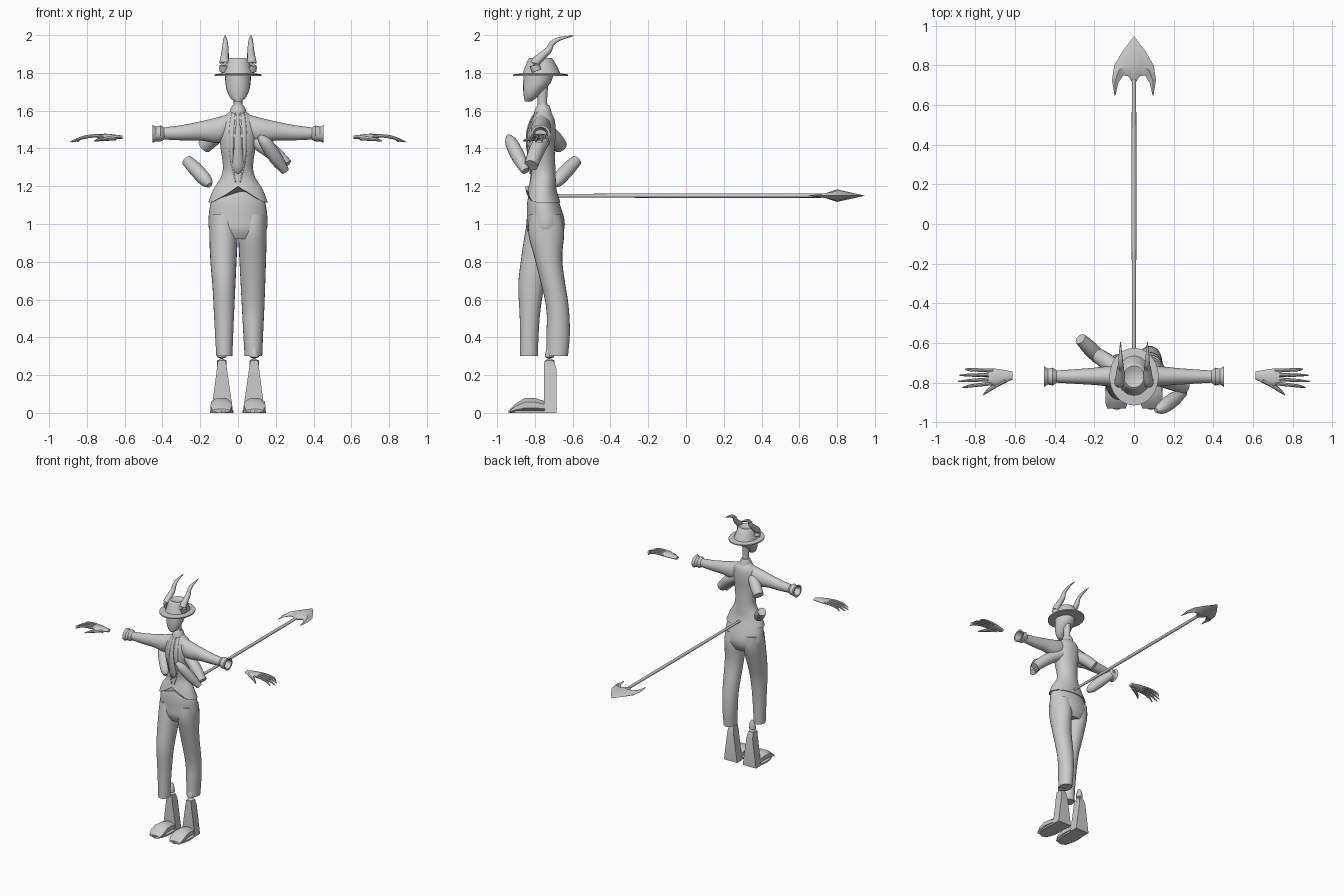
import bpy, bmesh, math
from mathutils import Vector

cube = bpy.data.objects.get("Cube")
if cube:
    bpy.data.objects.remove(cube)

grey = bpy.data.materials.new("plain_grey")
grey.use_nodes = True
grey.diffuse_color = (0.6, 0.6, 0.6, 1)
grey.node_tree.nodes["Principled BSDF"].inputs["Base Color"].default_value = grey.diffuse_color


def finish(name, bm, mirror=False, angle=40):
    bmesh.ops.recalc_face_normals(bm, faces=bm.faces)
    mesh = bpy.data.meshes.new(name)
    bm.to_mesh(mesh)
    bm.free()
    mesh.materials.append(grey)
    obj = bpy.data.objects.new(name, mesh)
    bpy.context.collection.objects.link(obj)
    if mirror:
        obj.modifiers.new("mirror", 'MIRROR').use_clip = True
    bpy.ops.object.select_all(action='DESELECT')
    obj.select_set(True)
    bpy.context.view_layer.objects.active = obj
    bpy.ops.object.shade_smooth_by_angle(angle=math.radians(angle))
    return obj


def resample(rows, steps):
    """Smooth curve through rows of parameters."""
    if steps < 2:
        return rows
    out = []
    last = len(rows) - 1
    for i in range(last):
        p, q, r, s = (rows[max(i - 1, 0)], rows[i], rows[i + 1], rows[min(i + 2, last)])
        for k in range(steps):
            t = k / steps
            out.append(tuple(b + t * ((c - a) / 2 + t * (a - 2.5 * b + 2 * c - d / 2
                             + t * (1.5 * (b - c) + (d - a) / 2)))
                             for a, b, c, d in zip(p, q, r, s)))
    return out + [rows[-1]]


def skin(bm, rings):
    loops = [[bm.verts.new(co) for co in ring] for ring in rings]
    count = len(loops[0])
    for low, high in zip(loops, loops[1:]):
        for i in range(count):
            j = (i + 1) % count
            bm.faces.new((low[i], low[j], high[j], high[i]))
    bm.faces.new(loops[0][::-1])
    bm.faces.new(loops[-1])


def loft(name, axis, rows, sides=24, steps=4, mirror=False, reshape=None, turn=0, angle=40):
    """Rows: place on axis, then low and high limits on the other two axes."""
    rings = []
    for place, a, b, c, d in resample(rows, steps):
        ring = []
        for i in range(sides):
            w = math.tau * (i + turn) / sides
            fit = math.cos(math.pi / sides) if turn else 1
            u = (a + b) / 2 + (b - a) / 2 * math.cos(w) / fit
            v = (c + d) / 2 + (d - c) / 2 * math.sin(w) / fit
            co = {'x': (place, u, v), 'y': (u, place, v), 'z': (u, v, place)}[axis]
            ring.append(reshape(*co) if reshape else co)
        rings.append(ring)
    bm = bmesh.new()
    skin(bm, rings)
    return finish(name, bm, mirror, angle)


def tube(name, points, sides=12, steps=4, mirror=False, flat=1):
    """Points: x, y, z and radius along a path."""
    path = resample(points, steps)
    rings = []
    for i, (x, y, z, r) in enumerate(path):
        ahead = Vector(path[min(i + 1, len(path) - 1)][:3])
        behind = Vector(path[max(i - 1, 0)][:3])
        turn = (ahead - behind).to_track_quat('Z', 'Y')
        ring = []
        for k in range(sides):
            w = math.tau * k / sides
            off = turn @ Vector((r * math.cos(w), r * math.sin(w), 0))
            off.z *= flat
            ring.append(Vector((x, y, z)) + off)
        rings.append(ring)
    bm = bmesh.new()
    skin(bm, rings)
    return finish(name, bm, mirror)


# Jacket: waisted, flared hem cut away at the front
torso = [(1.115, -.157, .157, -.85, -.665), (1.18, -.132, .132, -.835, -.685),
         (1.25, -.09, .09, -.822, -.69), (1.31, -.08, .08, -.825, -.692),
         (1.4, -.092, .092, -.84, -.695), (1.48, -.1, .1, -.84, -.69),
         (1.55, -.09, .09, -.82, -.695), (1.59, -.05, .05, -.795, -.715),
         (1.61, -.03, .03, -.785, -.725)]


def cutaway(x, y, z):
    if y < -.76:
        z = max(z, 1.115 + .085 * max(0, 1 - abs(x) / .14) ** 1.2)
    return x, y, z


loft("jacket", 'z', torso, sides=36, steps=5, reshape=cutaway)
fine_torso = resample(torso, 8)


def chest_y(x, z):
    row = min(fine_torso, key=lambda r: abs(r[0] - z))
    mid, depth = (row[3] + row[4]) / 2, (row[4] - row[3]) / 2
    return mid - depth * math.sqrt(max(0, 1 - (x / row[2]) ** 2))


def chest_strip(name, rows, lift, mirror=False):
    """Thin cloth strip lying on the chest; rows are height and x limits."""
    bm = bmesh.new()
    pairs = [[bm.verts.new((x, chest_y(x, z) - lift, z)) for x in (a, b)]
             for z, a, b in resample(rows, 4)]
    for (p, q), (r, s) in zip(pairs, pairs[1:]):
        bm.faces.new((p, q, s, r))
    obj = finish(name, bm, mirror)
    obj.modifiers.new("thickness", 'SOLIDIFY').thickness = .007
    return obj


chest_strip("tie", [(1.59, -.014, .014), (1.56, -.009, .009), (1.4, -.022, .022),
                    (1.3, -.028, .028), (1.265, -.002, .002)], .008)
chest_strip("lapel", [(1.595, .016, .034), (1.5, .022, .046), (1.4, .026, .048),
                      (1.3, .024, .034), (1.22, .01, .014)], .003, mirror=True)
loft("shirt_collar", 'z', [(1.585, -.045, .045, -.805, -.71), (1.605, -.042, .042, -.8, -.715),
                           (1.63, -.028, .028, -.785, -.725)], steps=1)

# Sleeves with flared, hollow cuffs
loft("sleeve", 'x', [(.03, -.8, -.72, 1.47, 1.59), (.1, -.82, -.715, 1.43, 1.567),
                     (.2, -.812, -.725, 1.442, 1.543), (.3, -.806, -.733, 1.443, 1.523),
                     (.4, -.8, -.74, 1.448, 1.51)], mirror=True)
loft("cuff", 'x', [(.39, -.8, -.74, 1.447, 1.51), (.41, -.815, -.725, 1.437, 1.522),
                   (.435, -.81, -.73, 1.437, 1.515), (.453, -.822, -.718, 1.43, 1.525),
                   (.453, -.81, -.73, 1.442, 1.513), (.41, -.8, -.74, 1.455, 1.5)],
     steps=1, mirror=True)

# Loose bent arms: one crossing in front, one behind the back
tube("front_upper_arm", [(.06, -.75, 1.46, .04), (.17, -.79, 1.39, .042), (.255, -.82, 1.31, .036)],
     sides=16)
tube("front_forearm", [(.11, -.94, 1.465, .012), (.145, -.925, 1.43, .033), (.2, -.885, 1.35, .036),
                       (.25, -.85, 1.28, .022)], sides=16)
tube("rear_upper_arm", [(-.07, -.75, 1.5, .04), (-.13, -.7, 1.455, .042), (-.18, -.665, 1.41, .038)],
     sides=16)
tube("rear_forearm", [(-.27, -.58, 1.335, .03), (-.22, -.63, 1.285, .038), (-.17, -.68, 1.23, .034),
                      (-.15, -.705, 1.205, .015)], sides=16)

# Trousers in mid stride
loft("trouser_hips", 'z', [(1.2, -.1, .1, -.82, -.7), (1.12, -.142, .142, -.84, -.673),
                           (1.03, -.156, .156, -.843, -.645), (.97, -.152, .152, -.842, -.645),
                           (.92, -.12, .12, -.82, -.67)], sides=32)
loft("rear_trouser_leg", 'z', [(1.05, .005, .15, -.83, -.66), (.95, .001, .152, -.835, -.645),
                               (.8, .008, .148, -.797, -.655), (.57, .02, .14, -.742, -.622),
                               (.42, .028, .133, -.738, -.615), (.3, .035, .128, -.738, -.625)])
loft("front_trouser_leg", 'z', [(1.05, -.15, -.005, -.835, -.66), (.95, -.152, -.001, -.853, -.66),
                                (.8, -.146, -.008, -.875, -.71), (.67, -.135, -.014, -.888, -.75),
                                (.5, -.126, -.022, -.88, -.775), (.3, -.115, -.03, -.88, -.785)])

# Boots: tapered square shaft, wedge foot and thin sole
loft("boot_shaft", 'z', [(0, .025, .142, -.75, -.685), (.23, .058, .112, -.752, -.685),
                         (.275, .065, .108, -.75, -.7)],
     sides=4, steps=1, mirror=True, turn=.5, angle=25)
tube("ankle", [(.086, -.722, .25, .026), (.086, -.722, .31, .024), (.084, -.72, .345, .016),
               (.082, -.72, .363, .005)], sides=10, mirror=True)
loft("boot_foot", 'y', [(-.74, .035, .132, .005, .06), (-.8, .036, .138, .005, .078),
                        (-.85, .033, .143, .005, .08), (-.9, .032, .145, .003, .05),
                        (-.932, .042, .135, .001, .02)], sides=8, steps=1, mirror=True, turn=.5)
loft("boot_sole", 'z', [(0, .025, .148, -.94, -.685), (.012, .025, .148, -.94, -.685)],
     sides=16, steps=1, mirror=True)

# Neck and long, pointed face
loft("neck", 'z', [(1.59, -.032, .032, -.79, -.72), (1.64, -.023, .023, -.785, -.735),
                   (1.73, -.026, .026, -.795, -.73)], sides=16)
loft("head", 'z', [(1.648, -.018, .018, -.853, -.82), (1.67, -.042, .042, -.858, -.79),
                   (1.71, -.06, .06, -.862, -.75), (1.75, -.067, .067, -.862, -.715),
                   (1.8, -.07, .07, -.86, -.7)], sides=20)

# Hat with flat brim, dented crown and curling horns
loft("hat_brim", 'z', [(1.783, -.124, .124, -.915, -.625), (1.792, -.124, .124, -.915, -.625),
                       (1.797, -.09, .09, -.87, -.66)], sides=32, steps=1)
loft("hat_crown", 'z', [(1.79, -.088, .088, -.868, -.662), (1.83, -.075, .075, -.853, -.68),
                        (1.865, -.064, .064, -.838, -.7), (1.879, -.052, .052, -.825, -.715),
                        (1.868, -.03, .03, -.8, -.74)], sides=16, steps=2)
tube("horn", [(.074, -.79, 1.81, .025), (.073, -.8, 1.85, .026), (.07, -.765, 1.887, .022),
              (.068, -.728, 1.92, .018), (.067, -.71, 1.955, .014), (.068, -.67, 1.98, .01),
              (.068, -.595, 1.997, .002)], mirror=True)

# Hands: flat palm, four fingers and thumb
loft("palm", 'x', [(.612, -.785, -.745, 1.45, 1.468), (.65, -.8, -.737, 1.45, 1.473),
                   (.7, -.815, -.73, 1.45, 1.478), (.735, -.812, -.732, 1.453, 1.475)],
     sides=12, mirror=True)
for i, (label, reach) in enumerate(zip(("index", "middle", "ring", "little"), (.865, .887, .88, .85))):
    root = -.803 + i * .021
    end = -.825 + i * .031
    tube(label + "_finger", [(.71, root, 1.464, .01), (.77, (root * 2 + end) / 3, 1.466, .009),
                             (.83, (root + end * 2) / 3, 1.455, .008), (reach, end, 1.435, .003)],
         sides=8, mirror=True)
tube("thumb", [(.65, -.785, 1.458, .016), (.7, -.815, 1.452, .012), (.735, -.84, 1.447, .009),
               (.76, -.862, 1.44, .003)], sides=8, mirror=True)

# Straight tail ending in a barbed spade
tube("tail", [(0, -.72, 1.15, .009), (0, 0, 1.15, .012), (0, .73, 1.15, .011)], steps=2)
blade = [((0, .947), (0, .8, .033), (0, .7)), ((.055, .875), (.04, .8, .028), (.028, .745)),
         ((.1, .8), (.077, .775, .02), (.055, .75)), ((.111, .725), (.096, .72, .01), (.08, .71)),
         ((.097, .645), (.095, .65, .001), (.093, .65))]
bm = bmesh.new()
skin(bm, [[(*edge, 1.15), (x, y, 1.15 + h), (*inner, 1.15), (x, y, 1.15 - h)]
          for edge, (x, y, h), inner in blade])
bm.faces.ensure_lookup_table()
bmesh.ops.delete(bm, geom=[f for f in bm.faces if all(v.co.x < .001 for v in f.verts)], context='FACES')
finish("tail_spade", bm, mirror=True)
